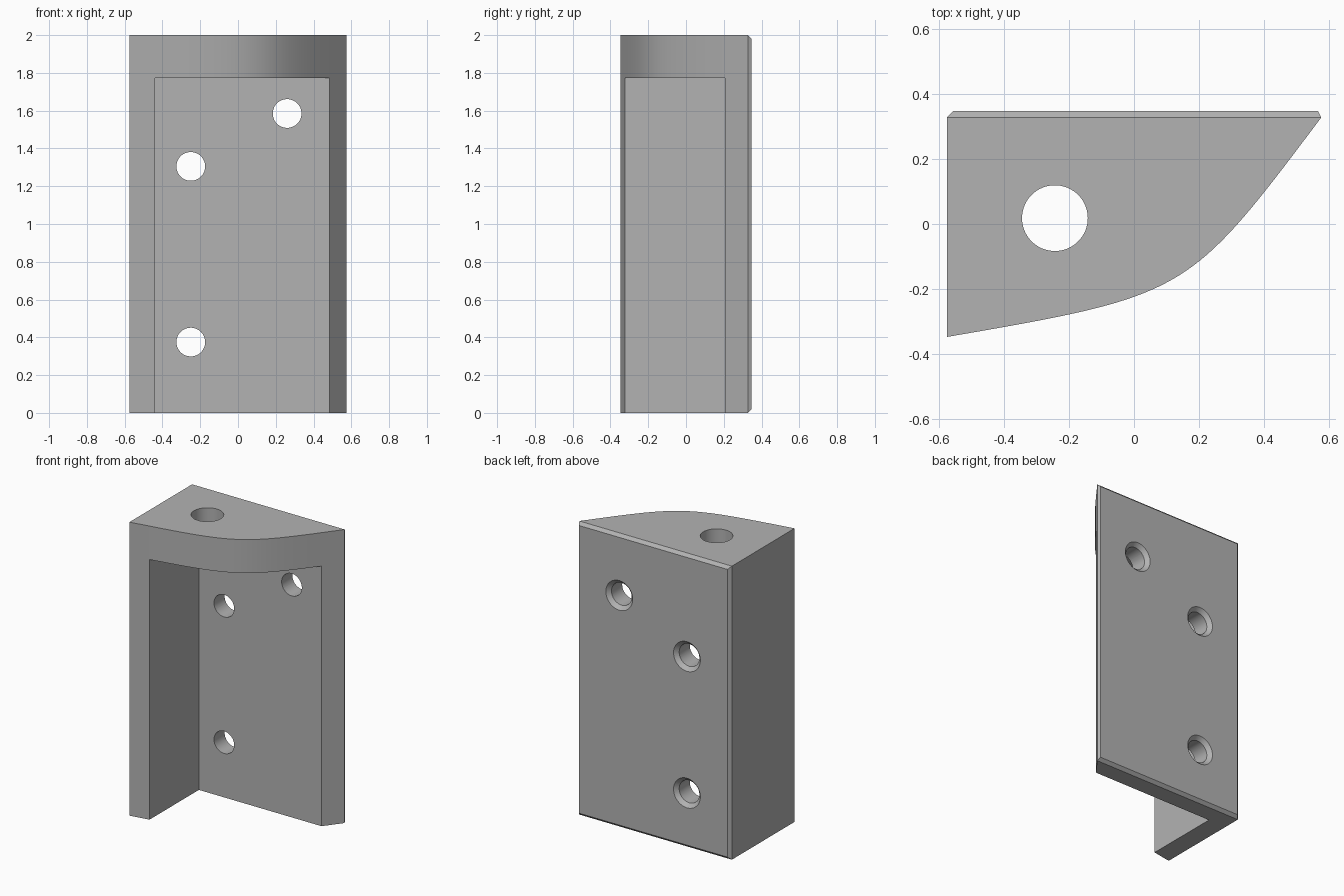
import bpy, bmesh, math
from mathutils import Vector, Matrix
from mathutils.geometry import interpolate_bezier

if "Cube" in bpy.data.objects:
    bpy.data.objects.remove(bpy.data.objects["Cube"])

HEIGHT, HALF_X, FRONT, BACK, CHAMFER = 2.0, 0.575, -0.347, 0.347, 0.02

grey = bpy.data.materials.new("plain grey")
grey.use_nodes = True
colour = (0.45, 0.45, 0.45, 1)
grey.diffuse_color = colour
grey.node_tree.nodes["Principled BSDF"].inputs["Base Color"].default_value = colour


def make_object(name, bm):
    bmesh.ops.recalc_face_normals(bm, faces=bm.faces)
    mesh = bpy.data.meshes.new(name)
    bm.to_mesh(mesh)
    bm.free()
    obj = bpy.data.objects.new(name, mesh)
    bpy.context.collection.objects.link(obj)
    return obj


def cone(bm, centre, r1, r2, depth, turn=0):
    matrix = Matrix.Translation(centre) @ Matrix.Rotation(turn, 4, "X")
    bmesh.ops.create_cone(bm, cap_ends=True, segments=64, radius1=r1,
                          radius2=r2, depth=depth, matrix=matrix)


def cut(obj, name, bm):
    cutter = make_object(name, bm)
    cutter.hide_render = True
    mod = obj.modifiers.new(name, "BOOLEAN")
    mod.operation, mod.solver, mod.object = "DIFFERENCE", "EXACT", cutter
    bpy.context.view_layer.objects.active = obj
    bpy.ops.object.modifier_apply(modifier=name)
    bpy.data.objects.remove(cutter)


# Body: a straight-sided footprint with one swept, curved front
shoulder = BACK - CHAMFER
knee = Vector((0.165, -0.219, 0))
outline = interpolate_bezier(Vector((-HALF_X, FRONT, 0)), knee, knee,
                             Vector((HALF_X, shoulder, 0)), 48)
outline.append(Vector((-HALF_X, shoulder, 0)))
bm = bmesh.new()
base = bm.faces.new([bm.verts.new(p) for p in outline])
top = bmesh.ops.extrude_face_region(bm, geom=[base], use_keep_orig=True)
bmesh.ops.translate(bm, vec=(0, 0, HEIGHT),
                    verts=[v for v in top["geom"] if isinstance(v, bmesh.types.BMVert)])

# Chamfered mounting face at the back
back = next(f for f in bm.faces if all(abs(v.co.y - shoulder) < 1e-4 for v in f.verts))
plate = bmesh.ops.extrude_discrete_faces(bm, faces=[back])["faces"][0]
for v in plate.verts:
    v.co.y = BACK
    v.co.x += CHAMFER if v.co.x < 0 else -CHAMFER / 2
    v.co.z += CHAMFER if v.co.z < 1 else -CHAMFER
body = make_object("mounting_bracket", bm)
body.data.materials.append(grey)

# Open recess leaving a side wall, a back wall and a top slab
low, high = Vector((-0.44, -1, -1)), Vector((1, 0.207, 1.772))
bm = bmesh.new()
bmesh.ops.create_cube(bm, size=1, matrix=Matrix.Translation((low + high) / 2)
                      @ Matrix.Diagonal((*(high - low), 1)))
cut(body, "recess", bm)

# Countersunk screw holes through the back wall
for x, z in ((-0.25, 0.375), (-0.25, 1.305), (0.26, 1.585)):
    bm = bmesh.new()
    cone(bm, (x, 0.3, z), 0.076, 0.076, 0.4, math.pi / 2)
    cut(body, "screw_hole", bm)
    bm = bmesh.new()
    cone(bm, (x, BACK, z), 0.127, 0.075, 0.052, math.pi / 2)
    cut(body, "countersink", bm)

# Large hole through the top slab
bm = bmesh.new()
cone(bm, (-0.243, 0.018, 1.9), 0.101, 0.101, 0.6)
cut(body, "top_hole", bm)

# Smooth the curves, keep the corners crisp
bpy.ops.object.select_all(action="DESELECT")
body.select_set(True)
bpy.context.view_layer.objects.active = body
bpy.ops.object.shade_smooth_by_angle(angle=math.radians(25))
